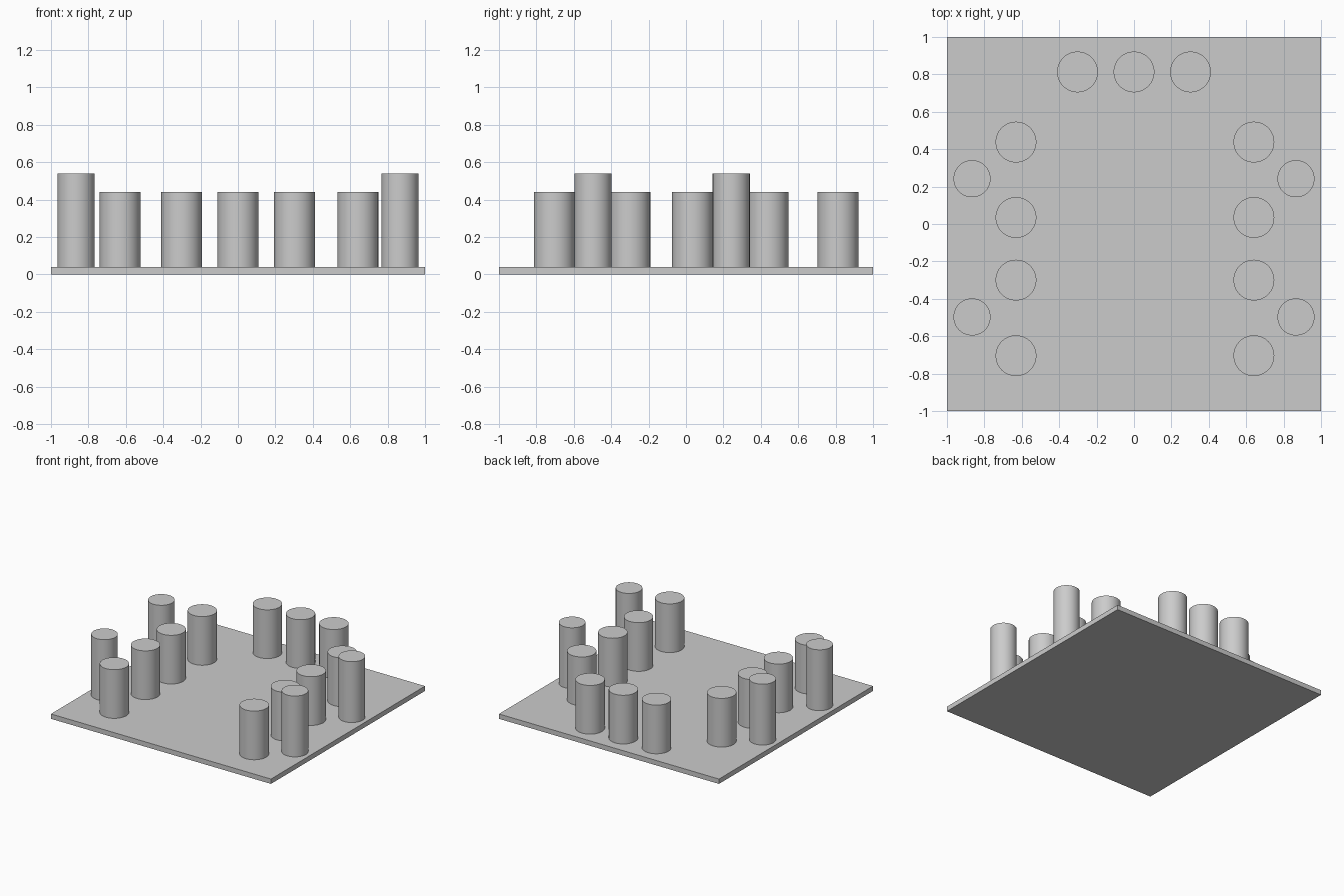
import bpy
from math import radians

if "Cube" in bpy.data.objects:
    bpy.data.objects.remove(bpy.data.objects["Cube"])

SLAB_TOP = 0.04


def post(name, x, y, radius, height):
    bpy.ops.mesh.primitive_cylinder_add(
        vertices=64, radius=radius, depth=height,
        location=(x, y, SLAB_TOP + height / 2))
    bpy.context.object.name = name
    bpy.ops.object.shade_smooth_by_angle(angle=radians(30))


# Square base slab
bpy.ops.mesh.primitive_cube_add(size=1, location=(0, 0, SLAB_TOP / 2))
slab = bpy.context.object
slab.name = "base_slab"
slab.scale = (2, 2, SLAB_TOP)
bpy.ops.object.transform_apply(location=False, rotation=False, scale=True)

# Row of three short posts along the back
for x in (-0.302, 0, 0.302):
    post("back_post", x, 0.813, 0.109, 0.4)

# Side posts: inner short row and outer tall row on each side
for side, inner_x, outer_x in (("left", -0.631, -0.866), ("right", 0.641, 0.866)):
    for y in (0.438, 0.035, -0.3, -0.704):
        post(side + "_short_post", inner_x, y, 0.109, 0.4)
    for y in (0.242, -0.497):
        post(side + "_tall_post", outer_x, y, 0.099, 0.5)
